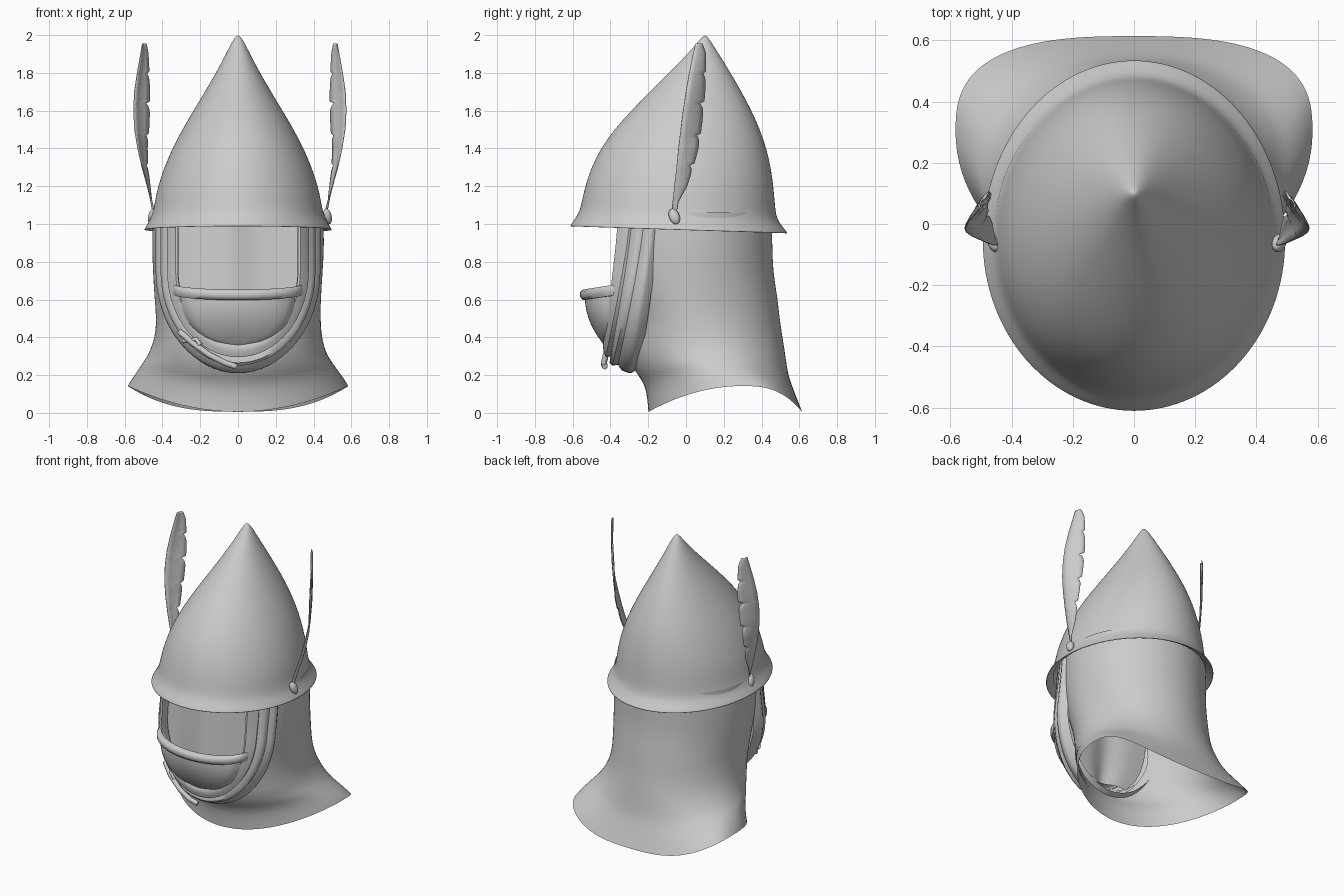
import bpy, bmesh, math
from math import sin, cos, pi, sqrt, exp

cube = bpy.data.objects.get("Cube")
if cube:
    bpy.data.objects.remove(cube, do_unlink=True)

grey = bpy.data.materials.new("plain grey")
grey.use_nodes = True
grey.diffuse_color = (0.6, 0.6, 0.6, 1)
grey.node_tree.nodes["Principled BSDF"].inputs["Base Color"].default_value = (0.6, 0.6, 0.6, 1)


def finish(obj, subdiv=0, angle=40):
    """Give an object its material, smoothing and shading."""
    obj.data.materials.append(grey)
    if subdiv:
        mod = obj.modifiers.new("smooth", "SUBSURF")
        mod.levels = mod.render_levels = subdiv
    bpy.ops.object.select_all(action="DESELECT")
    obj.select_set(True)
    bpy.context.view_layer.objects.active = obj
    bpy.ops.object.shade_smooth_by_angle(angle=math.radians(angle))
    return obj


def loft(name, rows, closed=False, subdiv=0, angle=40):
    """Skin a list of equally long point rows."""
    bm = bmesh.new()
    grid = [[bm.verts.new(p) for p in row] for row in rows]
    n = len(rows[0])
    for a, b in zip(grid, grid[1:]):
        for i in range(n if closed else n - 1):
            j = (i + 1) % n
            bm.faces.new((a[i], a[j], b[j], b[i]))
    bmesh.ops.remove_doubles(bm, verts=bm.verts, dist=0.0005)
    bmesh.ops.recalc_face_normals(bm, faces=bm.faces)
    mesh = bpy.data.meshes.new(name)
    bm.to_mesh(mesh)
    bm.free()
    obj = bpy.data.objects.new(name, mesh)
    bpy.context.collection.objects.link(obj)
    return finish(obj, subdiv, angle)


def tube(name, points, radius):
    """Rod along a path."""
    curve = bpy.data.curves.new(name, "CURVE")
    curve.dimensions = "3D"
    curve.bevel_depth = radius
    curve.bevel_resolution = 3
    curve.use_fill_caps = True
    spline = curve.splines.new("POLY")
    spline.points.add(len(points) - 1)
    for p, co in zip(spline.points, points):
        p.co = (*co, 1)
    obj = bpy.data.objects.new(name, curve)
    bpy.context.collection.objects.link(obj)
    bpy.ops.object.select_all(action="DESELECT")
    obj.select_set(True)
    bpy.context.view_layer.objects.active = obj
    bpy.ops.object.convert(target="MESH")
    return finish(bpy.context.object)


def egg(t, ax, front, back, mid, square=0):
    """Point on an oval; t = 0 faces the front, square fills the back corners."""
    s, c = sin(t), cos(t)
    if c > 0:
        return ax * s, mid - (mid - front) * c
    power = 1 - square
    return ax * math.copysign(abs(s) ** power, s), mid + (back - mid) * abs(c) ** power


# Pointed helmet with flared brim: z, half width, front y, back y
helmet_profile = [
    (1.00, .455, -.56, .48), (.965, .495, -.61, .535), (.97, .502, -.62, .545),
    (1.02, .468, -.585, .495), (1.07, .449, -.56, .475), (1.20, .43, -.54, .468),
    (1.40, .355, -.467, .435), (1.60, .238, -.297, .353), (1.80, .115, -.088, .238),
    (1.93, .05, .035, .155), (1.985, .02, .08, .12), (2.0, .0, .1, .1)]
rows = []
for z, ax, front, back in helmet_profile:
    tilt = .016 * max(0, 1.2 - z) / .2
    rows.append([(*egg(t, ax, front, back, (front + back) / 2 - .03 * ax), z + tilt * cos(t))
                 for t in (2 * pi * i / 32 for i in range(32))])
loft("helmet", rows, closed=True, subdiv=2, angle=60)

# Cloth hood, open at the face: z, half width, front y, back y, middle y
hood_profile = [
    (.005, .585, -.20, .615, .30), (.07, .56, -.205, .59, .27), (.16, .517, -.22, .555, .20),
    (.21, .495, -.27, .54, .15), (.28, .47, -.31, .53, .12), (.38, .445, -.32, .515, .08),
    (.50, .435, -.33, .495, .05), (.60, .44, -.36, .487, .02), (.75, .45, -.42, .46, 0),
    (.90, .457, -.45, .457, 0), (1.06, .45, -.45, .455, 0)]
rows = []
for z, ax, front, back, mid in hood_profile:
    drop = min(1, max(0, (.75 - z) / .53))
    gap = .335 * sqrt(1 - drop * drop)
    start = math.asin(gap / ax)
    lift = max(0, 1 - z / .4)
    row = []
    for i in range(49):
        t = start + (2 * pi - 2 * start) * i / 48
        x, y = egg(t, ax, front, back, mid, .28 * lift)
        # Soft slanted folds round the neck
        fold = 1 + .012 * sin(5 * t + 14 * z) * sin(pi * min(1, z)) * sin(t / 2)
        row.append((x * fold, y * (fold if y < mid else 1), z + .14 * sin(t) ** 2 * lift))
    rows.append(row)
loft("hood", rows, subdiv=1, angle=70)


def u_path(w, low, y_top, y_low, top=1.03, bend=.75, n=32):
    """U-shaped path round the face opening, sloping forward as it drops."""
    flat = [(-w, top), (-w, (top + bend) / 2)]
    flat += [(-w * cos(pi * i / n), bend - (bend - low) * sin(pi * i / n)) for i in range(n + 1)]
    flat += [(w, (top + bend) / 2), (w, top)]
    return [(x, y_top + (y_low - y_top) * ((top - z) / (top - low)) ** 1.2, z) for x, z in flat]


# Layered bands framing the face: half width, lowest z, y at top, y at chin
band_layers = [
    (.40, .245, -.14, -.24), (.43, .21, -.165, -.29), (.436, .213, -.18, -.31),
    (.425, .225, -.20, -.34), (.405, .255, -.22, -.36), (.41, .25, -.235, -.39),
    (.395, .265, -.26, -.405), (.37, .30, -.285, -.40), (.375, .295, -.295, -.425),
    (.355, .32, -.33, -.435), (.33, .35, -.36, -.44), (.318, .365, -.36, -.43),
    (.315, .37, -.33, -.40), (.325, .36, -.28, -.36)]
loft("face_bands", [u_path(*layer) for layer in band_layers], angle=50)

# Cloth closing the face opening behind the bands, with a soft ridge near the middle
rows = []
for k in range(9):
    z = .36 + .68 * k / 8
    w = .35 * sqrt(1 - max(0, (.7 - z) / .42) ** 2)
    rows.append([(w * a, -.285 - .06 * (1.04 - z) - .035 * exp(-((a + .15) / .3) ** 2), z)
                 for a in (i / 12 - 1 for i in range(25))])
loft("face_cloth", rows, angle=70)

# Bulging chin guard inside the bands
rows = []
for k in range(13):
    s = k / 12
    w = .315 * sqrt(max(0, 1 - s ** 2.2))
    z = .64 - .285 * s
    row = []
    for i in range(25):
        a = -1 + i / 12
        edge = -.37 - .06 * s
        peak = -.535 + .105 * s ** 2
        bulge = sqrt(max(0, 1 - a * a))
        row.append((w * a, edge + (peak - edge) * bulge, z - .03 * (1 - s) * bulge))
    rows.append(row)
loft("chin_guard", rows, angle=70)

# Rolled lip along the top of the chin guard
rows = []
for dy, dz in [(.02, -.025), (-.012, -.028), (-.025, -.01), (-.025, .016),
               (-.01, .028), (.015, .026), (.02, -.025)]:
    row = []
    for i in range(25):
        t = pi * i / 24
        row.append((-.34 * cos(t) * (1 - dy * .5), -.34 - .195 * sin(t) + dy,
                    .655 - .03 * sin(t) + dz))
    rows.append(row)
loft("chin_guard_lip", rows, angle=60)

# Loose strap end and its small keeper under the chin
tube("strap_end", [(-.31, -.36, .43), (-.24, -.40, .37), (-.15, -.425, .305),
                   (-.07, -.435, .265), (-.01, -.43, .245)], .016)
tube("strap_keeper", [(-.29, -.36, .38), (-.22, -.41, .39), (-.2, -.415, .36)], .012)

# Feathers: z, then x and y of the leading edge and of the trailing edge
feather_rows = [
    (1.05, .458, -.068, .468, -.055), (1.12, .475, -.07, .476, -.04),
    (1.20, .50, -.062, .485, .005), (1.30, .528, -.05, .497, .038),
    (1.40, .55, -.04, .50, .065), (1.50, .567, -.028, .492, .08),
    (1.60, .572, -.015, .487, .092), (1.70, .568, .0, .487, .1),
    (1.80, .553, .017, .49, .105), (1.90, .535, .037, .495, .105), (1.955, .525, .05, .502, .09)]


def feather_row(z, side, shift):
    for a, b in zip(feather_rows, feather_rows[1:]):
        if z <= b[0]:
            f = (z - a[0]) / (b[0] - a[0])
            break
    x0, y0, x1, y1 = (p + (q - p) * f for p, q in zip(a[1:], b[1:]))
    # A few ragged notches in the trailing edge
    cut = .25 * ((z * 6.1) % 1) ** 8 if z > 1.15 else 0
    pts = []
    for k in range(5):
        v = k / 4 * (1 - cut)
        bow = .006 * sin(pi * k / 4)
        pts.append((side * (x0 + (x1 - x0) * v + bow) + shift, y0 + (y1 - y0) * v + bow, z))
    return pts


for side, label, shift in ((1, "left", 0), (-1, "right", .02)):
    rows = [feather_row(1.05 + .905 * i / 80, side, shift) for i in range(81)]
    feather = loft(label + "_feather", rows, angle=60)
    thick = feather.modifiers.new("thickness", "SOLIDIFY")
    thick.thickness = .005
    thick.offset = 0
    # Quill socket on the brim
    bpy.ops.mesh.primitive_uv_sphere_add(segments=16, ring_count=10, radius=1,
                                         location=(side * .474 + shift, -.062, 1.04),
                                         rotation=(.35, side * -.25, 0))
    socket = bpy.context.object
    socket.name = label + "_feather_socket"
    socket.scale = (.022, .028, .044)
    finish(socket, angle=60)
